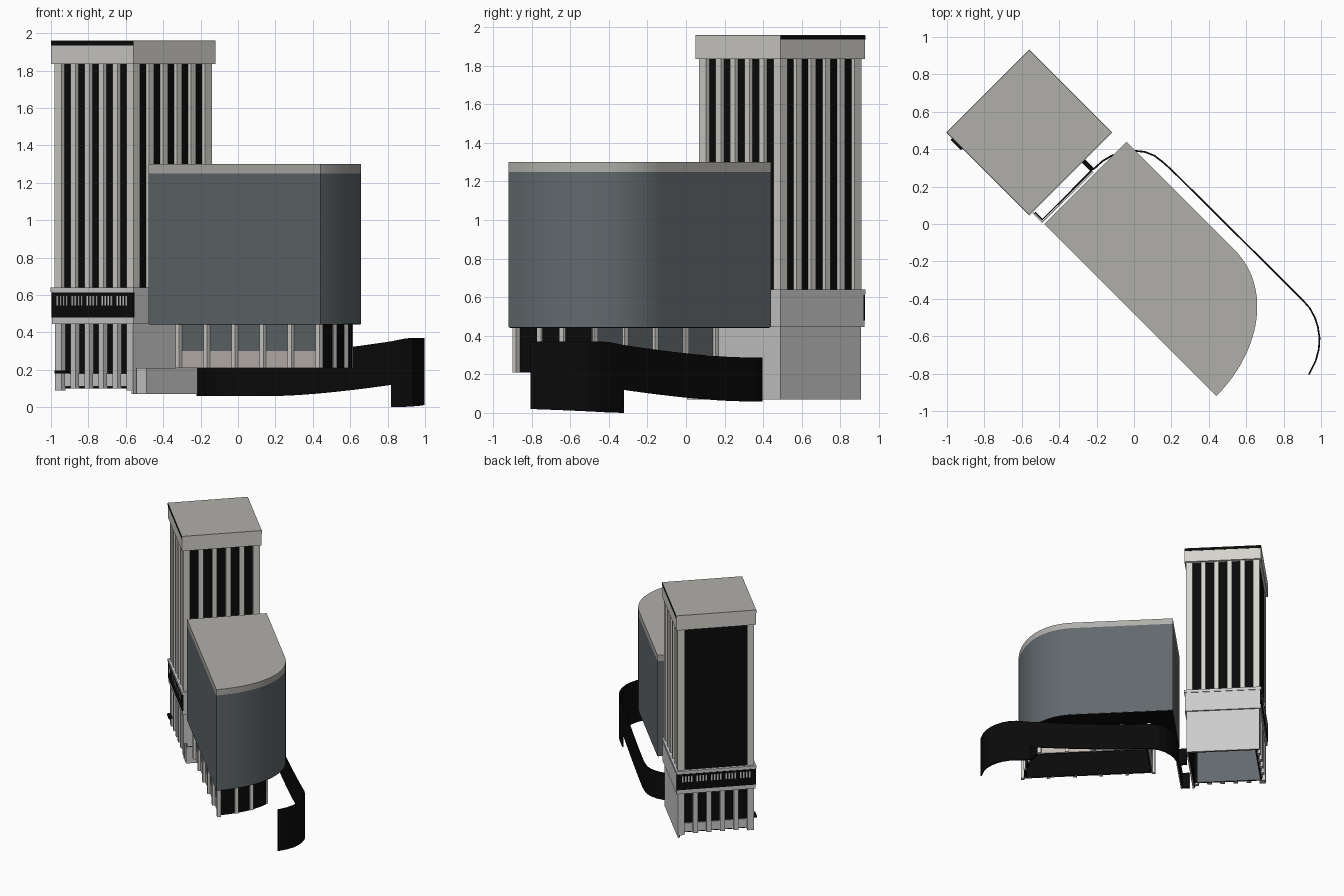
import bpy, bmesh
from math import sin, cos, asin, sqrt

if "Cube" in bpy.data.objects:
    bpy.data.objects.remove(bpy.data.objects["Cube"])

R = sqrt(0.5)

def W(u, v):
    # building axes (u toward front right, v toward back right) to world
    return ((u + v) * R, (v - u) * R)

def mat(name, c):
    m = bpy.data.materials.new(name)
    m.diffuse_color = (*c, 1)
    m.use_nodes = True
    m.node_tree.nodes["Principled BSDF"].inputs["Base Color"].default_value = m.diffuse_color
    return m

DARK = mat("dark_glass", (0.003, 0.003, 0.003))
BLUE = mat("blue_grey_cladding", (0.12, 0.14, 0.15))
STONE = mat("sill_stone", (0.52, 0.48, 0.44))
ROOF = mat("roof_grey", (0.44, 0.43, 0.405))
FRAME = mat("frame_grey", (0.66, 0.645, 0.61))

def finish(bm, name, m):
    bmesh.ops.recalc_face_normals(bm, faces=bm.faces)
    me = bpy.data.meshes.new(name)
    bm.to_mesh(me)
    bm.free()
    ob = bpy.data.objects.new(name, me)
    bpy.context.collection.objects.link(ob)
    if m:
        me.materials.append(m)
    return ob

def prism(name, pts, z0, z1, m=None):
    bm = bmesh.new()
    lo = [bm.verts.new((*W(*p), z0)) for p in pts]
    hi = [bm.verts.new((*W(*p), z1)) for p in pts]
    bm.faces.new(lo)
    bm.faces.new(hi)
    for i in range(len(pts)):
        j = (i + 1) % len(pts)
        bm.faces.new((lo[i], lo[j], hi[j], hi[i]))
    return finish(bm, name, m)

def box(name, u0, u1, v0, v1, z0, z1, m=None):
    return prism(name, [(u0, v0), (u1, v0), (u1, v1), (u0, v1)], z0, z1, m)

def ribbon(name, pts, m=None):
    # upright strip; pts: x, y, bottom z, top z
    bm = bmesh.new()
    vs = [(bm.verts.new((x, y, a)), bm.verts.new((x, y, b))) for x, y, a, b in pts]
    for (a, b), (c, d) in zip(vs, vs[1:]):
        bm.faces.new((a, c, d, b))
    ob = finish(bm, name, m)
    mod = ob.modifiers.new("thickness", 'SOLIDIFY')
    mod.thickness = 0.009
    mod.offset = 0
    return ob

# ---------- tower ----------
CU, CV = -0.742, -0.05

def square(name, h, z0, z1, m=None):
    return box(name, CU - h, CU + h, CV - h, CV + h, z0, z1, m)

def side(name, k, t0, t1, d0, d1, z0, z1, m=None):
    # box on tower side k (0 front left, 1 front right, 2 back right, 3 back left)
    c, s = [(1, 0), (0, 1), (-1, 0), (0, -1)][k]
    pts = [(CU + t * c + d * s, CV + t * s - d * c)
           for t, d in ((t0, d0), (t1, d0), (t1, d1), (t0, d1))]
    return prism(name, pts, z0, z1, m)

FINS = (-0.159, -0.053, 0.053, 0.159)
square("tower_roof_cap", 0.311, 1.835, 1.955, FRAME)
square("tower_roof_top", 0.311, 1.955, 1.96, ROOF)
for k in (0, 2):
    side("roof_shadow_strip", k, -0.311, 0.311, 0.309, 0.3125, 1.935, 1.958, DARK)
square("tower_glass_core", 0.275, 0.62, 1.84, DARK)
side("tower_back_panel", 3, -0.25, 0.25, 0.27, 0.29, 0.64, 1.835, DARK)
for k in range(4):
    side("tower_corner_pier", k, 0.246, 0.298, 0.246, 0.298, 0.63, 1.84, FRAME)
    if k != 3:
        for t in FINS:
            side("tower_fin", k, t - 0.019, t + 0.019, 0.27, 0.297, 0.63, 1.84, FRAME)

# window band between the shaft and base
square("band_top_rim", 0.313, 0.615, 0.64)
square("band_body", 0.308, 0.445, 0.615)
for k in (0, 3):
    side("band_dark_face", k, -0.309, 0.309, 0.3, 0.311, 0.48, 0.612, DARK)
    for g in range(5):
        for i in range(4):
            t = (g - 2) * 0.113 + (i - 1.5) * 0.023
            side("band_slit", k, t - 0.005, t + 0.005, 0.305, 0.313, 0.545, 0.595)

# tower base: plain walls on two sides, columns and glass on the others
for k in (1, 2):
    side("base_wall", k, -0.296, 0.296, 0.284, 0.296, 0.07, 0.445)
    side("base_wall_lining", k, -0.28, 0.28, 0.278, 0.284, 0.07, 0.445, DARK)
for k in (0, 3):
    side("base_glass", k, -0.28, 0.28, 0.26, 0.268, 0.1, 0.445, DARK)
    side("base_glass_inside", k, -0.255, 0.255, 0.254, 0.26, 0.1, 0.445, BLUE)
    side("base_sill", k, -0.28, 0.28, 0.265, 0.275, 0.11, 0.18)
    for t in FINS:
        side("base_column", k, t - 0.019, t + 0.019, 0.265, 0.296, 0.1, 0.445)
    for s in (-1, 1):
        side("base_corner_column", k, s * 0.271 - 0.025, s * 0.271 + 0.025,
             0.265, 0.297, 0.09, 0.445)
side("entry_canopy", 0, -0.27, -0.19, 0.296, 0.325, 0.18, 0.195, DARK)

# ---------- round-ended block ----------
def outline(u0, v0, v1, inset, n=28):
    # rectangle whose right end is part of a slightly full quarter ellipse
    a, b = 0.495 - inset, 0.622 - inset
    top = asin(min(1, (v1 + 0.339) / b))
    bot = asin(max(0, (v0 + 0.339) / b))
    arc = []
    for i in range(n + 1):
        q = bot + (top - bot) * i / n
        arc.append((0.467 + a * max(0, cos(q)) ** 0.94, -0.339 + b * sin(q)))
    return [(u0, v0)] + arc + [(u0, v1)]

prism("block_body", outline(-0.339, -0.339, 0.283, 0), 0.445, 1.25, BLUE)
prism("block_soffit", outline(-0.335, -0.335, 0.279, 0.004), 0.441, 0.446, DARK)
prism("block_roof", outline(-0.339, -0.339, 0.283, 0), 1.25, 1.30, ROOF)

# recessed ground floor: blue glass on straight runs, dark round the curve
def floor_wall(name, pts, z0, z1, m):
    ribbon(name, [(*W(*p), z0, z1) for p in pts], m)

base = outline(-0.12, -0.305, 0.08, 0.05, 16)
straight = [base[-2], base[-1], base[0], base[1]]
floor_wall("block_base_glass", straight, 0.30, 0.445, BLUE)
floor_wall("block_base_sill", straight, 0.21, 0.30, STONE)
floor_wall("block_base_curved_glass", base[1:-1], 0.21, 0.445, DARK)
lining = outline(-0.111, -0.296, 0.071, 0.062, 16)
floor_wall("block_base_lining", lining + lining[:1], 0.21, 0.443, DARK)

cols = [(-0.13 + 0.212 * i, -0.315) for i in range(6)]
cols += [(-0.13 + 0.222 * i, 0.085) for i in range(5)]
cols += [base[i] for i in (6, 11)]
for u, v in cols:
    box("block_column", u - 0.014, u + 0.014, v - 0.014, v + 0.014, 0.21, 0.445, FRAME)

# ---------- curved ramp wall ----------
ribbon("link_wall", [(-0.54, 0.06, 0.07, 0.21), (-0.49, 0.01, 0.07, 0.21),
                     (-0.22, 0.28, 0.07, 0.21)])
ribbon("link_wall_lining", [(-0.53, 0.063, 0.072, 0.208), (-0.49, 0.023, 0.072, 0.208),
                            (-0.226, 0.287, 0.072, 0.208)], DARK)
bend = [(-0.22, 0.29), (-0.17, 0.335), (-0.12, 0.365), (-0.06, 0.385), (0, 0.392),
        (0.06, 0.385), (0.11, 0.365), (0.155, 0.33), (0.2, 0.29)]
path = [(x, y, 0.06, 0.288) for x, y in bend]
for i in range(1, 11):
    f = i / 10
    path.append((0.2 + 0.62 * f, 0.29 - 0.615 * f,
                 0.06 + 0.06 * f ** 1.5, 0.288 + 0.064 * f ** 1.5))
ribbon("ramp_wall", path, DARK)
end = [(0.82, -0.325), (0.9, -0.405), (0.94, -0.45), (0.967, -0.5), (0.983, -0.55),
       (0.992, -0.61), (0.988, -0.67), (0.972, -0.73), (0.935, -0.805)]
tops = [0.352, 0.368, 0.37]
ribbon("ramp_end_wall", [(x, y, 0.02 * i / 8, tops[min(i, 2)])
                         for i, (x, y) in enumerate(end)], DARK)
# short stub joining the ramp wall to the tower
box("ramp_stub", -0.431, -0.36, 0.035, 0.06, 0.07, 0.21, DARK)
